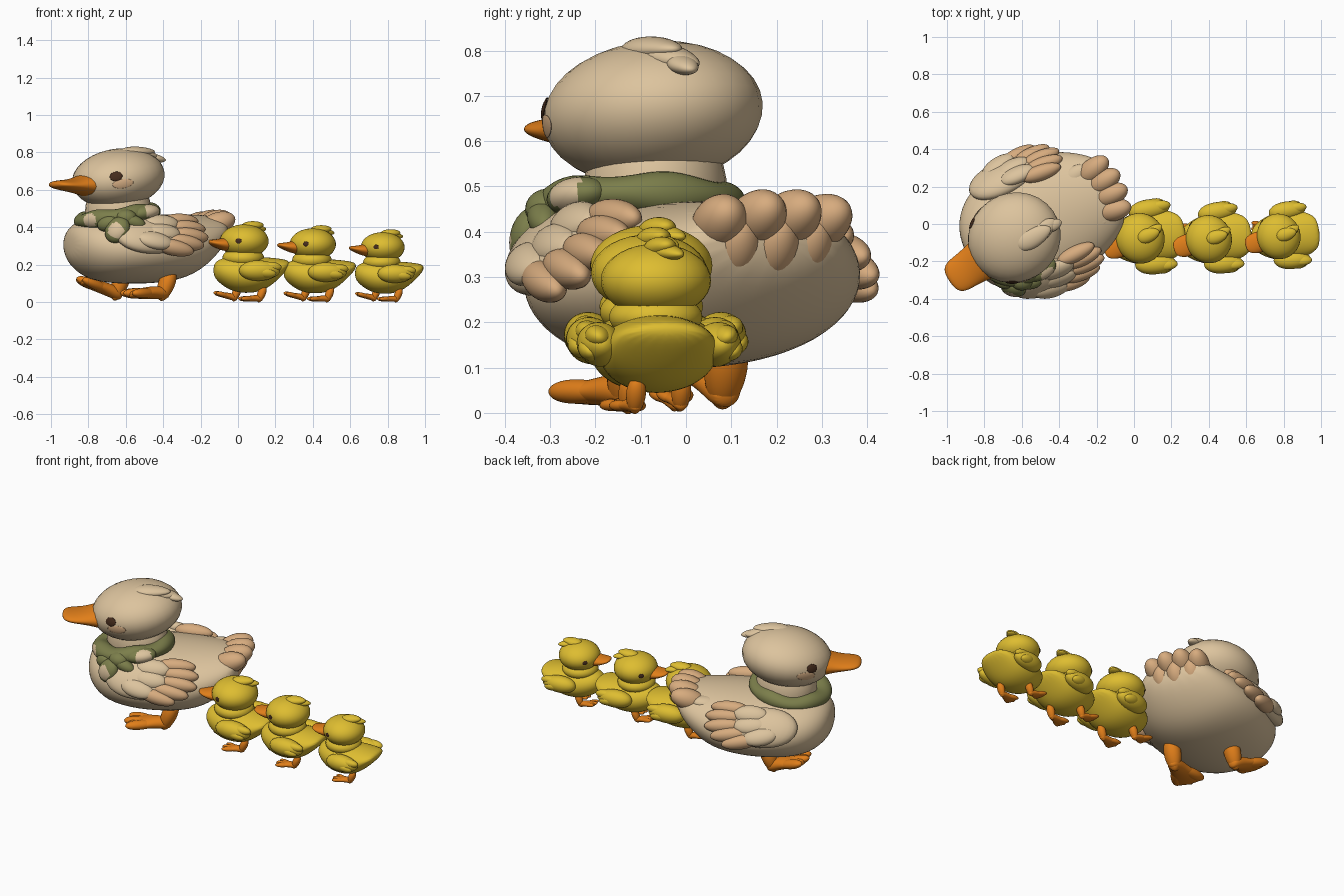
import bpy, bmesh
from math import sin, cos, pi, radians
from mathutils import Matrix, Vector, Euler

cube = bpy.data.objects.get("Cube")
if cube:
    bpy.data.objects.remove(cube, do_unlink=True)


def material(name, rgb):
    m = bpy.data.materials.new(name)
    m.use_nodes = True
    m.diffuse_color = (*rgb, 1)
    bsdf = next(n for n in m.node_tree.nodes if n.type == 'BSDF_PRINCIPLED')
    bsdf.inputs["Base Color"].default_value = (*rgb, 1)
    bsdf.inputs["Roughness"].default_value = 0.7
    return m


CREAM = material("cream", (0.72, 0.55, 0.34))
TAN = material("tan", (0.68, 0.41, 0.21))
BLUSH = material("blush", (0.73, 0.46, 0.25))
YELLOW = material("yellow", (0.73, 0.51, 0.03))
ORANGE = material("orange", (0.75, 0.21, 0.01))
GREEN = material("olive_green", (0.20, 0.21, 0.07))
DARK = material("dark_brown", (0.06, 0.025, 0.012))


def place(loc, yaw=0, scale=1):
    return Matrix.Translation(loc) @ Matrix.Rotation(yaw, 4, 'Z') @ Matrix.Scale(scale, 4)


def finish(bm, frame, name, *mats):
    bmesh.ops.recalc_face_normals(bm, faces=bm.faces)
    me = bpy.data.meshes.new(name)
    bm.to_mesh(me)
    bm.free()
    me.transform(frame)
    for m in mats:
        me.materials.append(m)
    me.shade_smooth()
    ob = bpy.data.objects.new(name, me)
    bpy.context.collection.objects.link(ob)
    return ob


# Ellipsoid whose +x end can be narrowed
def blob(frame, name, loc, radii, mat, rot=(0, 0, 0), taper=0.0):
    bm = bmesh.new()
    bmesh.ops.create_uvsphere(bm, u_segments=28, v_segments=18, radius=1)
    for v in bm.verts:
        k = 1 - taper * (v.co.x + 1) / 2
        v.co = (v.co.x * radii[0], v.co.y * radii[1] * k, v.co.z * radii[2] * k)
    turn = Matrix.Translation(loc) @ Euler(rot).to_matrix().to_4x4()
    return finish(bm, frame @ turn, name, mat)


# Elliptical rings along x: (x, centre z, half width, half height)
def loft(frame, name, rings, mat, n=16):
    bm = bmesh.new()
    loops = [[bm.verts.new((x, ry * cos(2 * pi * i / n), z + rz * sin(2 * pi * i / n)))
              for i in range(n)] for x, z, ry, rz in rings]
    for a, b in zip(loops, loops[1:]):
        for i in range(n):
            j = (i + 1) % n
            bm.faces.new((a[i], a[j], b[j], b[i]))
    bm.faces.new(loops[0])
    bm.faces.new(loops[-1])
    ob = finish(bm, frame, name, mat)
    ob.modifiers.new("smooth", 'SUBSURF').levels = 2
    ob.modifiers["smooth"].render_levels = 2
    return ob


# Thin lens that follows an ellipsoid centred on the frame
def patch(frame, name, radii, az, el, size, mat, bulge):
    bm = bmesh.new()
    bmesh.ops.create_uvsphere(bm, u_segments=24, v_segments=12, radius=1)
    for v in bm.verts:
        a, e, k = az + v.co.x * size[0], el + v.co.y * size[1], 1.005 + bulge * v.co.z
        v.co = (-radii[0] * cos(e) * cos(a) * k, radii[1] * cos(e) * sin(a) * k,
                radii[2] * sin(e) * k)
    return finish(bm, frame, name, mat)


def paint_spots(ob, centres, r):
    ob.data.materials.append(CREAM)
    for p in ob.data.polygons:
        if any((p.center - Vector(c)).length < r for c in centres):
            p.material_index = 1


# Webbed foot with toes towards -x, and a thick leg leaning back
def foot(frame, name, ankle, size, yaw=0, pitch=0):
    base = frame @ place(ankle, yaw, size)
    blob(base, name + "_leg", (0.03, 0, 0.05), (0.095, 0.042, 0.038), ORANGE, (0, -1.2, 0), -0.3)
    base = base @ Matrix.Rotation(pitch, 4, 'Y')
    loft(base, name + "_web", [
        (0.045, 0, 0.02, 0.02), (0.02, 0.003, 0.04, 0.036), (-0.05, 0.006, 0.052, 0.036),
        (-0.12, 0, 0.078, 0.029), (-0.18, -0.004, 0.088, 0.023), (-0.2, -0.006, 0.072, 0.014)], ORANGE)
    for i in (-1, 0, 1):
        blob(base, name + "_toe", (-0.125 + 0.012 * abs(i), i * 0.042, 0.002),
             (0.1, 0.038, 0.032), ORANGE, (0, 0, -0.36 * i), 0.35)


def eyes(frame, name, radii, el, size):
    for s in (-1, 1):
        patch(frame, name + "_eye", radii, s * 0.97, el, size, DARK, 0.018)


# ---- Mother: body, neck and head
body = place((-0.505, 0.015, 0), radians(23))
loft(body, "mother_body", [
    (-0.43, 0.31, 0.07, 0.05), (-0.4, 0.305, 0.18, 0.115), (-0.3, 0.285, 0.295, 0.18),
    (-0.1, 0.28, 0.365, 0.19), (0.1, 0.285, 0.355, 0.188), (0.25, 0.3, 0.31, 0.172),
    (0.37, 0.345, 0.235, 0.122), (0.45, 0.39, 0.15, 0.06)], CREAM)
blob(Matrix(), "mother_neck", (-0.64, -0.068, 0.48), (0.178, 0.16, 0.2), CREAM)

HEAD = (0.255, 0.238, 0.157)
head = place((-0.64, -0.073, 0.662), radians(34))
skull = head @ Matrix.Rotation(-0.15, 4, 'Y')
blob(skull, "mother_head", (0, 0, 0), HEAD, CREAM)
eyes(skull, "mother", HEAD, 0.2, (0.14, 0.16))
for s in (-1, 1):
    patch(skull, "mother_cheek", HEAD, s * 1.1, -0.08, (0.23, 0.16), BLUSH, 0.006)
blob(head, "mother_crest", (0.085, -0.055, 0.139), (0.105, 0.065, 0.036), CREAM, (0, -0.02, -0.1), 0.35)
blob(head, "mother_crest_tip", (0.15, -0.05, 0.12), (0.085, 0.06, 0.036), CREAM, (0, 0.15, 0.1), 0.4)
blob(head, "mother_crest_curl", (0.21, -0.06, 0.105), (0.05, 0.038, 0.024), CREAM, (0, 0.2, -0.2), 0.3)
loft(head, "mother_bill", [
    (-0.13, -0.035, 0.12, 0.07), (-0.2, -0.036, 0.122, 0.068), (-0.25, -0.038, 0.108, 0.05),
    (-0.31, -0.04, 0.1, 0.034), (-0.37, -0.037, 0.096, 0.027), (-0.405, -0.034, 0.075, 0.02),
    (-0.418, -0.034, 0.035, 0.008)], ORANGE)

# ---- Mother: wings with broad layered feathers lying over the flanks
for s in (-1, 1):
    wing = (body @ Matrix.Translation((-0.015, s * 0.295, 0.35))
            @ Matrix.Rotation(s * 0.01, 4, 'Z') @ Matrix.Rotation(s * 0.75, 4, 'X'))
    blob(wing, "mother_wing", (-0.06, 0, 0.005), (0.21, 0.068, 0.13), CREAM, (0, 0.05, 0), 0.2)
    for x, z, droop in ((0.125, 0.1, -0.05), (0.15, 0.05, 0), (0.15, -0.005, 0.08),
                        (0.11, -0.055, 0.15), (0.04, -0.092, 0.22)):
        blob(wing, "mother_wing_tip_feather", (x, s * 0.01, z), (0.11, 0.046, 0.044),
             TAN, (0, droop, -s * 0.06), 0.1)
    for x, z, droop in ((0.0, 0.065, 0), (-0.01, 0, 0.1), (-0.07, -0.06, 0.25)):
        blob(wing, "mother_wing_covert", (x, s * 0.033, z), (0.1, 0.038, 0.055),
             CREAM, (0, droop, 0), 0.05)

# ---- Mother: broad fanned tail
tail = body @ place((0.36, 0.02, 0.4), 0.06)
for i in (-1.5, -0.5, 0.5, 1.5):
    blob(tail, "mother_tail_feather", (0.05 - 0.022 * abs(i), i * 0.08, 0.032 - 0.01 * abs(i)),
         (0.105, 0.062, 0.062), TAN, (0, -0.35, i * 0.15), 0.05)
    blob(tail, "mother_tail_covert", (-0.07 - 0.02 * abs(i), i * 0.085, 0.02 - 0.012 * abs(i)),
         (0.1, 0.062, 0.045), CREAM, (0, -0.2, i * 0.15), 0.1)
for i in (-1, 0, 1):
    blob(tail, "mother_under_tail", (0.025 - 0.012 * abs(i), i * 0.085, -0.035),
         (0.095, 0.066, 0.07), TAN, (0, -0.75, i * 0.15), 0.1)

# ---- Mother: feet, the one on the +y side lifting its toes
foot(Matrix(), "mother_planted_foot", (-0.41, -0.14, 0.045), 1, radians(26))
foot(Matrix(), "mother_stepping_foot", (-0.66, 0.08, 0.047), 1, radians(14), 0.36)

# ---- Scarf: band, knot, bow loop and hanging ends
bm = bmesh.new()
bmesh.ops.create_grid(bm, x_segments=120, y_segments=32, size=pi)
for v in bm.verts:
    a, t = v.co.x, v.co.y
    r = 0.18 + 0.054 * cos(t)
    v.co = (r * cos(a), r * sin(a), (0.045 + 0.006 * sin(5 * a)) * sin(t))
bmesh.ops.remove_doubles(bm, verts=bm.verts, dist=0.0005)
tilt = Matrix.Translation((-0.645, -0.1, 0.458)) @ Matrix.Rotation(-0.14, 4, 'Y')
scarf = [finish(bm, tilt, "scarf_band", GREEN)]
for name, loc, radii, rot in (
        ("knot", (-0.6, -0.305, 0.45), (0.06, 0.05, 0.045), (0, 0, 0)),
        ("loop", (-0.5, -0.24, 0.478), (0.09, 0.06, 0.042), (0, -0.15, 0.5)),
        ("short_end", (-0.56, -0.315, 0.43), (0.07, 0.035, 0.035), (0, 0.35, 0.1)),
        ("left_fold", (-0.695, -0.305, 0.42), (0.06, 0.042, 0.042), (0, -0.3, -0.3)),
        ("long_end", (-0.645, -0.342, 0.385), (0.075, 0.045, 0.064), (0.4, 2.25, 0))):
    scarf.append(blob(Matrix(), "scarf_" + name, loc, radii, GREEN, rot))
for ob in scarf:
    paint_spots(ob, [(-0.8, -0.28, 0.435), (-0.655, -0.39, 0.385), (-0.455, -0.27, 0.49)], 0.045)


# ---- Ducklings
def duckling(name, x, y, size, yaw, look):
    base = place((x, y, 0), yaw, size)
    loft(base, name + "_body", [
        (-0.2, 0.17, 0.03, 0.025), (-0.18, 0.168, 0.08, 0.06), (-0.1, 0.15, 0.132, 0.1),
        (0, 0.143, 0.15, 0.1), (0.08, 0.152, 0.145, 0.09), (0.15, 0.178, 0.128, 0.056),
        (0.21, 0.205, 0.08, 0.018)], YELLOW)
    blob(base, name + "_neck", (-0.04, 0, 0.235), (0.112, 0.115, 0.06), YELLOW)
    radii = (0.13, 0.136, 0.09)
    top = base @ place((-0.035, 0, 0.325), look - yaw)
    blob(top, name + "_head", (0, 0, 0), radii, YELLOW)
    eyes(top, name, radii, 0.02, (0.13, 0.15))
    blob(top, name + "_crest", (0.045, 0, 0.08), (0.064, 0.045, 0.032), YELLOW, (0, -0.12, 0), 0.3)
    blob(top, name + "_crest_tip", (0.085, 0.012, 0.068), (0.05, 0.038, 0.024), YELLOW, (0, 0.1, 0.3), 0.4)
    loft(top, name + "_bill", [
        (-0.07, -0.016, 0.064, 0.04), (-0.12, -0.017, 0.065, 0.036), (-0.16, -0.013, 0.062, 0.022),
        (-0.195, -0.006, 0.045, 0.014), (-0.205, -0.003, 0.02, 0.006)], ORANGE)
    for s in (-1, 1):
        wing = (base @ Matrix.Translation((0.03, s * 0.145, 0.168))
                @ Matrix.Rotation(s * 0.06, 4, 'Z') @ Matrix.Rotation(s * 0.5, 4, 'X'))
        blob(wing, name + "_wing", (0, 0, 0), (0.11, 0.062, 0.058), YELLOW, taper=0.15)
        for i, z in enumerate((0.012, -0.022)):
            blob(wing, name + "_wing_feather", (0.06 - 0.03 * i, s * 0.015, z),
                 (0.058, 0.036, 0.03), YELLOW, (0, 0.15 * i, 0), 0.15)
    foot(base, name + "_planted_foot", (0.035, -0.06, 0.017), 0.5, 0.1)
    foot(base, name + "_stepping_foot", (-0.085, 0.065, 0.023), 0.5, 0.05, 0.25)


duckling("first_duckling", 0.068, -0.072, 1.0, radians(7), radians(20))
duckling("second_duckling", 0.433, -0.077, 0.95, radians(7), radians(16))
duckling("third_duckling", 0.805, -0.063, 0.9, radians(6), radians(16))
